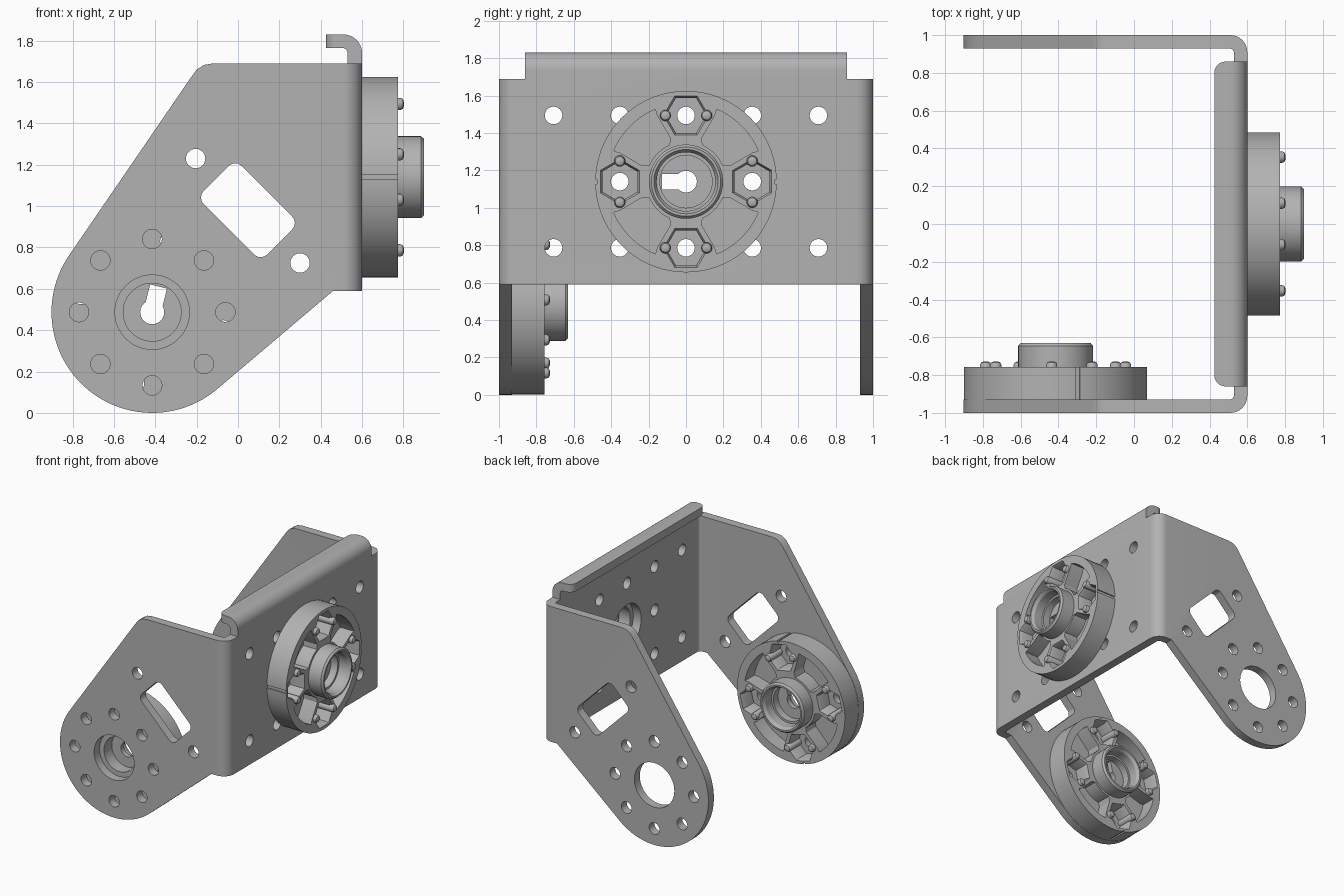
import bpy, bmesh
from math import cos, sin, pi, radians
from mathutils import Matrix, Vector

if "Cube" in bpy.data.objects:
    bpy.data.objects.remove(bpy.data.objects["Cube"])

gray = bpy.data.materials.new("satin_gray")
gray.use_nodes = True
color = (0.45, 0.45, 0.45, 1)
gray.diffuse_color = color
gray.node_tree.nodes["Principled BSDF"].inputs["Base Color"].default_value = color

ALONG_X = Matrix(((0, 0, 1), (1, 0, 0), (0, 1, 0))).to_4x4()    # local z -> x
ALONG_Y = Matrix(((1, 0, 0), (0, 0, 1), (0, -1, 0))).to_4x4()   # local z -> y


def arc(cx, cy, r, a, b, n):
    return [(cx + r * cos(radians(a + (b - a) * i / n)),
             cy + r * sin(radians(a + (b - a) * i / n))) for i in range(n + 1)]


def loft(bm, loops, matrix=Matrix()):
    """Closed solid through a list of equal-length 3D loops."""
    rings = [[bm.verts.new(matrix @ Vector(p)) for p in loop] for loop in loops]
    n = len(rings[0])
    bm.faces.new(rings[0][::-1])
    bm.faces.new(rings[-1])
    for lo, hi in zip(rings, rings[1:]):
        for i in range(n):
            j = (i + 1) % n
            bm.faces.new((lo[i], lo[j], hi[j], hi[i]))


def prism(bm, points, z0, z1, matrix=Matrix()):
    loft(bm, [[(x, y, z) for x, y in points] for z in (z0, z1)], matrix)


def turned(bm, profile, center=(0, 0), n=32, start=0, matrix=Matrix()):
    """Solid of revolution from (z, radius) pairs."""
    loft(bm, [[(center[0] + r * cos(start + 2 * pi * i / n),
                center[1] + r * sin(start + 2 * pi * i / n), z)
               for i in range(n)] for z, r in profile], matrix)


def box(bm, x0, x1, y0, y1, z0, z1):
    prism(bm, [(x0, y0), (x1, y0), (x1, y1), (x0, y1)], z0, z1)


def finish(name, bm):
    bmesh.ops.recalc_face_normals(bm, faces=bm.faces)
    mesh = bpy.data.meshes.new(name)
    bm.to_mesh(mesh)
    bm.free()
    mesh.materials.append(gray)
    obj = bpy.data.objects.new(name, mesh)
    bpy.context.collection.objects.link(obj)
    return obj


def boolean(obj, bm, operation="DIFFERENCE"):
    cutter = finish("cutter", bm)
    cutter.hide_render = True
    mod = obj.modifiers.new("cut", "BOOLEAN")
    mod.operation, mod.object, mod.solver = operation, cutter, "EXACT"
    deps = bpy.context.evaluated_depsgraph_get()
    mesh = bpy.data.meshes.new_from_object(obj.evaluated_get(deps))
    obj.modifiers.clear()
    obj.data = mesh
    mesh.materials.clear()
    mesh.materials.append(gray)
    bpy.data.objects.remove(cutter)


def smooth(obj):
    bpy.ops.object.select_all(action="DESELECT")
    obj.select_set(True)
    bpy.context.view_layer.objects.active = obj
    bpy.ops.object.shade_smooth_by_angle(angle=radians(30))


PIVOT = Vector((-0.415, 0.487))
PANEL_Z, PITCH, HOLE = 1.14, 0.354, 0.047

# Bracket: bent U channel trimmed to the side outline
outer = [(-0.95, -1)] + arc(0.51, -0.91, 0.09, -90, 0, 8) \
    + arc(0.51, 0.91, 0.09, 0, 90, 8) + [(-0.95, 1)]
inner = [(-0.95, 0.93)] + arc(0.505, 0.905, 0.025, 90, 0, 6) \
    + arc(0.505, -0.905, 0.025, 0, -90, 6) + [(-0.95, -0.93)]
bm = bmesh.new()
prism(bm, outer + inner, -0.1, 1.9)
bracket = finish("bracket", bm)

outline = arc(PIVOT.x, PIVOT.y, 0.487, 145.3, 310, 48) + [
    (0.46, 0.59), (0.7, 0.59), (0.7, 1.69), (-0.12, 1.69),
    (-0.165, 1.683), (-0.2, 1.66), (-0.228, 1.622)]
side_view = Matrix(((1, 0, 0), (0, 0, 1), (0, 1, 0))).to_4x4()
bm = bmesh.new()
prism(bm, outline, -1.2, 1.2, side_view)
boolean(bracket, bm, "INTERSECT")

# Holes through both side plates
bm = bmesh.new()
through = [(-1.2, HOLE), (1.2, HOLE)]
turned(bm, [(-1.2, 0.18), (1.2, 0.18)], PIVOT, 48, 0, side_view)
for k in range(8):
    p = PIVOT + PITCH * Vector((cos(k * pi / 4), sin(k * pi / 4)))
    turned(bm, through, p, 24, 0, side_view)
for p in ((-0.205, 1.23), (0.3, 0.725)):
    turned(bm, through, p, 24, 0, side_view)
window = []
for sx, sy, a in ((1, 1, 0), (-1, 1, 90), (-1, -1, 180), (1, -1, 270)):
    window += arc(sx * 0.172, sy * 0.085, 0.045, a, a + 90, 6)
prism(bm, window, -1.2, 1.2,
      side_view @ Matrix.Translation((0.048, 0.98, 0)) @ Matrix.Rotation(-pi / 4, 4, "Z"))

# Holes through the joining panel
panel = [(0.4, HOLE), (0.8, HOLE)]
for row in (-1, 0, 1):
    for col in (-2, -1, 0, 1, 2):
        if row == 0 and col in (-2, 2):
            continue
        c = (col * PITCH, PANEL_Z + row * PITCH)
        if row == col == 0:
            turned(bm, [(0.4, 0.18), (0.8, 0.18)], c, 48, 0, ALONG_X)
        else:
            turned(bm, panel, c, 24, 0, ALONG_X)
boolean(bracket, bm)
smooth(bracket)

# Rolled top lip with rounded free corners
lip = [(0.53, 1.685), (0.6, 1.685)] + arc(0.51, 1.74, 0.09, 0, 90, 10) \
    + [(0.425, 1.83), (0.425, 1.765)] + arc(0.505, 1.74, 0.025, 90, 0, 6)
bm = bmesh.new()
prism(bm, lip, -0.86, 0.86, side_view)
ends = [e for e in bm.edges if all(v.co.x < 0.43 for v in e.verts)
        and abs(e.verts[0].co.z - e.verts[1].co.z) > 0.03]
bmesh.ops.bevel(bm, geom=ends, offset=0.06, segments=6, affect="EDGES", profile=0.5)
smooth(finish("top_lip", bm))


# Round drive horn, local axis +z, key slot along local +x
def make_horn(name, matrix):
    bm = bmesh.new()
    turned(bm, [(0, 0.485), (0.173, 0.485), (0.173, 0.198),
                (0.285, 0.198), (0.3, 0.185)], n=72)
    horn = finish(name, bm)

    # Bore, underside recess, rim notches, nut pockets and lightening recesses
    bm = bmesh.new()
    turned(bm, [(0.14, 0.14), (0.2, 0.14), (0.2, 0.157), (0.275, 0.157), (0.31, 0.178)], n=48)
    turned(bm, [(-0.1, 0.14), (0.1, 0.14)], n=48)
    for s in (-1, 1):
        box(bm, s * 0.475, s * 0.52, -0.012, 0.012, -0.1, 0.3)
    sector = arc(0, 0, 0.42, 23, 67, 10) + [(0.155, 0.354), (0.085, 0.235)] \
        + arc(0, 0, 0.215, 66, 24, 8) + [(0.235, 0.085), (0.354, 0.155)]
    for k in range(4):
        turn = Matrix.Rotation(k * pi / 2, 4, "Z")
        turned(bm, [(0.05, 0.108), (0.15, 0.108), (0.18, 0.124)], (PITCH, 0), 6, pi / 2, turn)
        prism(bm, sector, 0.05, 0.3, turn)
    boolean(horn, bm)

    # Screw holes and key slot
    bm = bmesh.new()
    turned(bm, [(0.06, 0.058), (0.2, 0.058)])
    for k in range(4):
        turned(bm, [(-0.1, HOLE), (0.1, HOLE)], (PITCH, 0), 24, 0,
               Matrix.Rotation(k * pi / 2, 4, "Z"))
    boolean(horn, bm)
    bm = bmesh.new()
    box(bm, 0, 0.128, -0.042, 0.042, 0.06, 0.18)
    boolean(horn, bm)
    horn.matrix_world = matrix
    smooth(horn)

    # Retaining clips beside each nut pocket
    bm = bmesh.new()
    for k in range(4):
        for s in (-1, 1):
            turned(bm, [(0.04, 0.03), (0.185, 0.03), (0.197, 0.024), (0.202, 0.012)],
                   (PITCH, s * 0.11), 16, 0, Matrix.Rotation(k * pi / 2, 4, "Z"))
    clips = finish(name + "_clips", bm)
    clips.matrix_world = matrix
    smooth(clips)


def frame(x_axis, z_axis, origin):
    x, z = Vector(x_axis), Vector(z_axis)
    rot = Matrix((x, z.cross(x), z)).transposed().to_4x4()
    return Matrix.Translation(origin) @ rot


tilt = radians(76)
make_horn("panel_horn", frame((0, -1, 0), (1, 0, 0), (0.6, 0, PANEL_Z)))
make_horn("side_horn", frame((cos(tilt), 0, sin(tilt)), (0, 1, 0),
                             (PIVOT.x, -0.93, PIVOT.y)))
